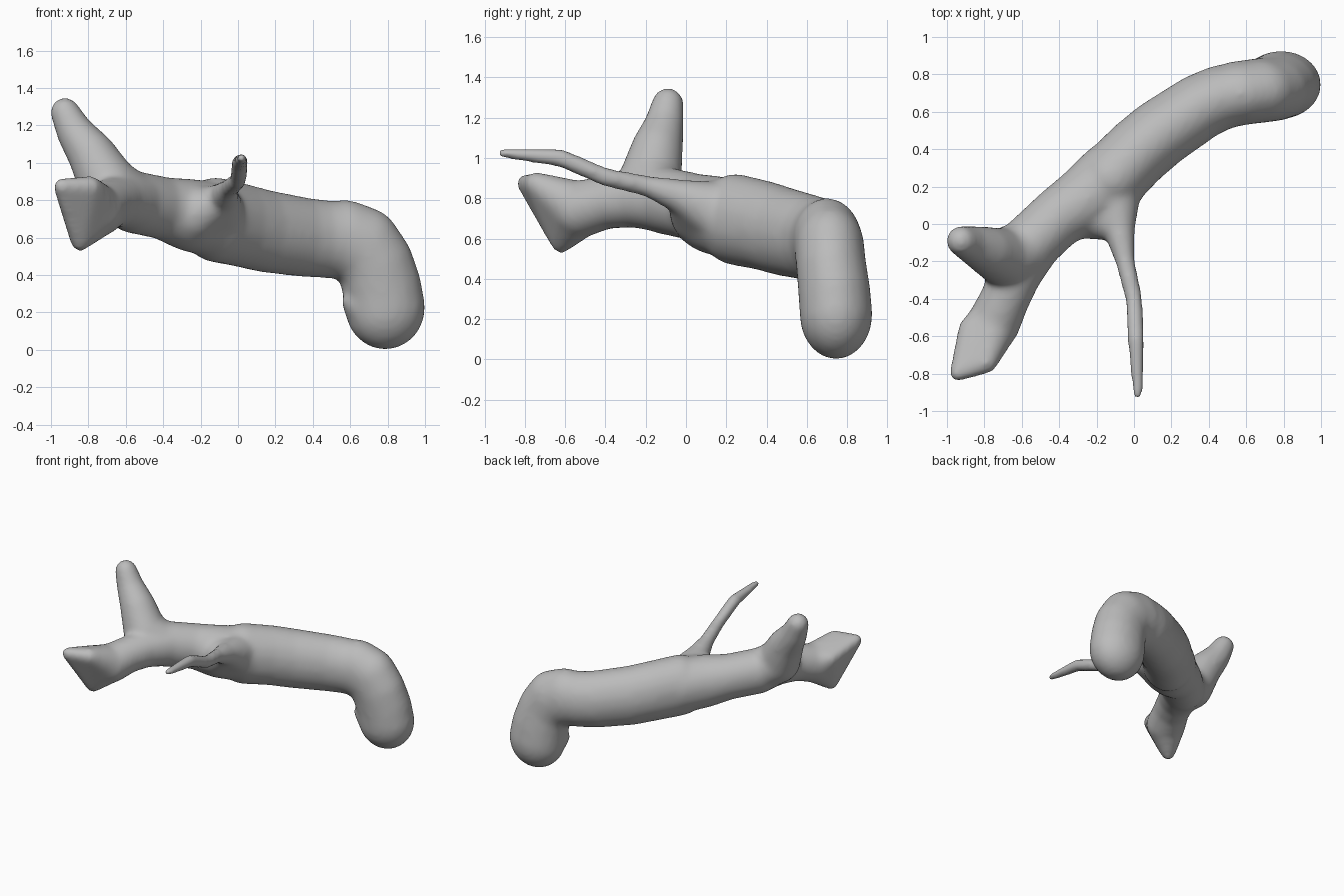
import bpy, bmesh
from mathutils import Matrix

cube = bpy.data.objects.get("Cube")
if cube:
    bpy.data.objects.remove(cube, do_unlink=True)

bark = bpy.data.materials.new("grey bark")
bark.use_nodes = True
bark.diffuse_color = (0.5, 0.5, 0.5, 1)
bark.node_tree.nodes["Principled BSDF"].inputs["Base Color"].default_value = (0.5, 0.5, 0.5, 1)

bm = bmesh.new()


def hull(knots, wide=1, tall=1):
    """Wrap a convex skin round knots (x, y, z, radius), stretched in x by wide and in z by tall."""
    part = bmesh.new()
    for x, y, z, r in knots:
        bmesh.ops.create_icosphere(part, subdivisions=3, radius=r,
                                   matrix=Matrix.Translation((x, y, z)) @ Matrix.Diagonal((wide, 1, tall, 1)))
    out = bmesh.ops.convex_hull(part, input=part.verts[:])
    inside = {g for g in out["geom_interior"] + out["geom_unused"]
              if isinstance(g, bmesh.types.BMVert)}
    bmesh.ops.delete(part, geom=list(inside), context='VERTS')
    bmesh.ops.recalc_face_normals(part, faces=part.faces[:])
    mesh = bpy.data.meshes.new("part")
    part.to_mesh(mesh)
    part.free()
    bm.from_mesh(mesh)
    bpy.data.meshes.remove(mesh)


def limb(knots, wide=1, tall=1):
    """Chain of hulls along a path."""
    for a, b in zip(knots, knots[1:]):
        hull((a, b), wide, tall)


# trunk
limb([(-.56, -.11, .79, .16), (-.40, .04, .757, .16), (-.26, .125, .72, .185),
      (-.12, .245, .695, .197)], tall=1.05)
limb([(-.12, .245, .695, .19), (.02, .385, .665, .187), (.14, .485, .635, .185),
      (.35, .625, .602, .178), (.46, .675, .592, .174), (.57, .70, .587, .172)], tall=1.2)
# thick end, bending down and deeper along the bend than across it
limb([(.57, .70, .587, .174), (.67, .713, .55, .174), (.735, .722, .45, .175),
      (.77, .737, .33, .18), (.787, .745, .225, .182)], wide=1.18, tall=1.24)
# small nub under the bend
hull([(.68, .72, .24, .12), (.585, .67, .26, .03)])
# low fork with a flared, three-cornered end
limb([(-.56, -.12, .79, .16), (-.63, -.26, .795, .14), (-.69, -.40, .78, .133),
      (-.75, -.53, .745, .143)])
hull([(-.75, -.53, .745, .14), (-.945, -.80, .875, .043), (-.79, -.74, .87, .06),
      (-.845, -.62, .575, .05), (-.88, -.56, .80, .06)])
# upright fork
limb([(-.56, -.12, .79, .155), (-.69, -.18, .875, .16), (-.78, -.145, 1.04, .13),
      (-.87, -.11, 1.16, .10), (-.925, -.09, 1.27, .08)])
# thin twig, with a web where it leaves the trunk
hull([(-.12, .20, .71, .165), (-.24, .07, .72, .15), (-.075, -.02, .80, .075)])
limb([(-.11, .19, .73, .15), (-.08, -.03, .81, .085), (-.05, -.19, .86, .053),
      (0, -.40, .905, .047), (.01, -.62, 1.0, .046), (.02, -.91, 1.025, .028)])

mesh = bpy.data.meshes.new("branch")
bm.to_mesh(mesh)
bm.free()
mesh.materials.append(bark)
branch = bpy.data.objects.new("branch", mesh)
bpy.context.collection.objects.link(branch)

# fuse the limbs and soften the joints
fuse = branch.modifiers.new("fuse", 'REMESH')
fuse.mode = 'VOXEL'
fuse.voxel_size = 0.016
fuse.use_smooth_shade = True
soften = branch.modifiers.new("soften", 'SMOOTH')
soften.factor = 0.5
soften.iterations = 18
